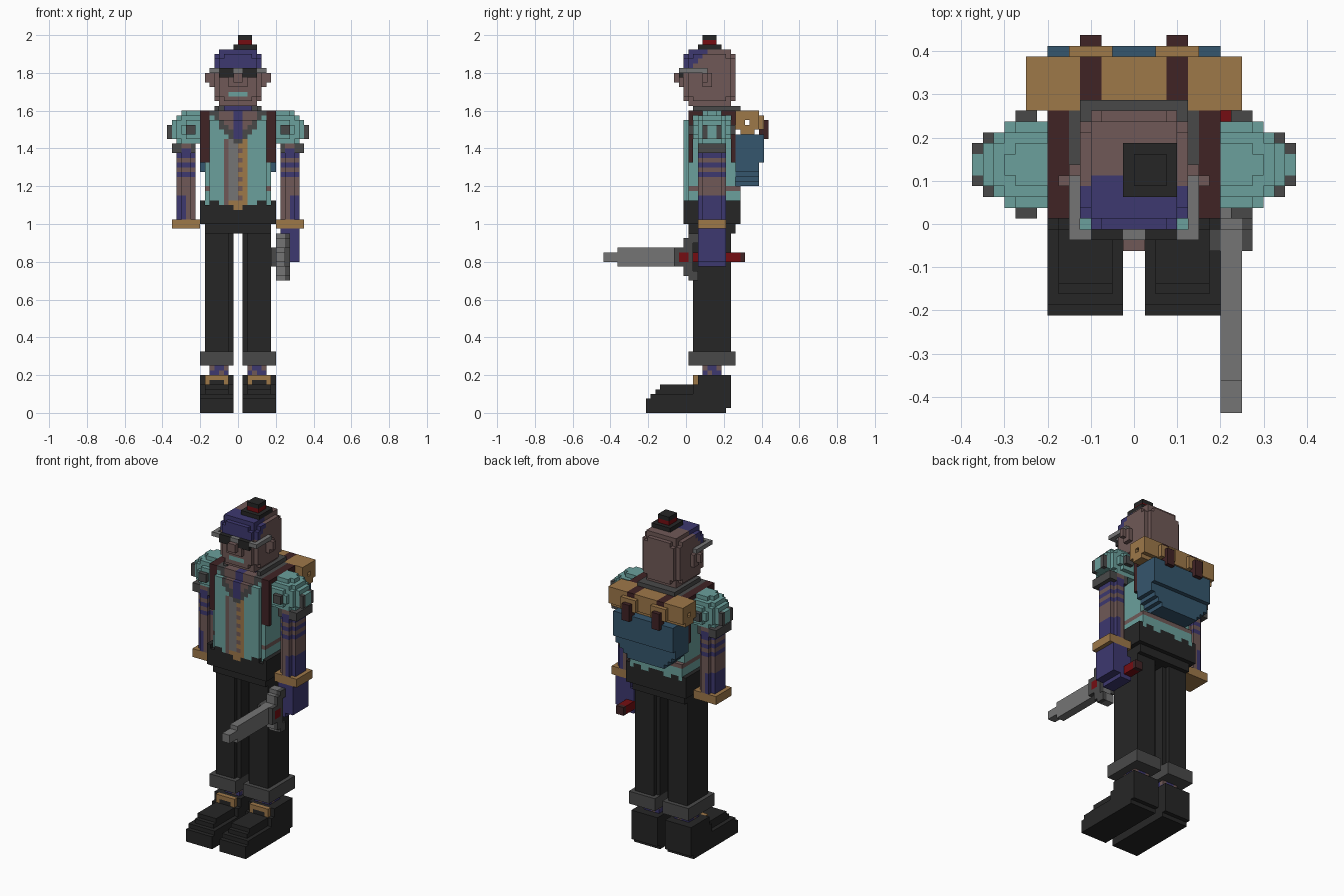
import bpy, bmesh

cube = bpy.data.objects.get("Cube")
if cube:
    bpy.data.objects.remove(cube, do_unlink=True)

CELL = 0.025  # edge of one block


def linear(c):
    return c / 12.92 if c <= 0.04045 else ((c + 0.055) / 1.055) ** 2.4


def make_material(name, hex_code):
    rgb = [linear(b / 255) for b in bytes.fromhex(hex_code)]
    mat = bpy.data.materials.new(name)
    mat.use_nodes = True
    mat.diffuse_color = (*rgb, 1)
    shader = next(n for n in mat.node_tree.nodes if n.type == 'BSDF_PRINCIPLED')
    shader.inputs["Base Color"].default_value = (*rgb, 1)
    return mat


MATS = {n: make_material(n, h) for n, h in {
    "teal": "6ba09c", "skin": "705957", "purple": "3d3870", "black": "262626",
    "gold": "9e7849", "dark_gray": "494949", "gray": "757575",
    "blue": "35566d", "maroon": "402325", "red": "750d12"}.items()}
taken = set()  # blocks already used by earlier parts


def build(name, cells):
    """Turn a dict of block -> colour into a mesh of its outer faces."""
    mesh = bpy.data.meshes.new(name)
    names = sorted(set(cells.values()))
    for n in names:
        mesh.materials.append(MATS[n])
    bm = bmesh.new()
    verts = {}

    def vert(p):
        if p not in verts:
            x, y, z = p
            verts[p] = bm.verts.new((x * CELL, (y - 0.5) * CELL, z * CELL))
        return verts[p]

    for cell, colour in cells.items():
        for axis in range(3):
            for side in (0, 1):
                near = list(cell)
                near[axis] += 2 * side - 1
                if tuple(near) in cells:
                    continue
                ring = []
                for u, v in ((0, 0), (1, 0), (1, 1), (0, 1)):
                    p = list(cell)
                    p[axis] += side
                    p[(axis + 1) % 3] += u
                    p[(axis + 2) % 3] += v
                    ring.append(vert(tuple(p)))
                face = bm.faces.new(ring if side else ring[::-1])
                face.material_index = names.index(colour)
    bm.to_mesh(mesh)
    bm.free()
    bpy.context.collection.objects.link(bpy.data.objects.new(name, mesh))


def part(name, xs, ys, zs, rule):
    """Fill a block range; rule is a colour or gives one (or None) per block."""
    cells = {}
    for x in range(*xs):
        for y in range(*ys):
            for z in range(*zs):
                colour = rule if isinstance(rule, str) else rule(x, y, z)
                if colour and (x, y, z) not in taken:
                    cells[x, y, z] = colour
    taken.update(cells)
    build(name, cells)


def pair(name, xs, ys, zs, rule):
    """The same part on both sides of the body."""
    part("left_" + name, xs, ys, zs, rule)
    flip = rule if isinstance(rule, str) else lambda x, y, z: rule(-1 - x, y, z)
    part("right_" + name, (-xs[1], -xs[0]), ys, zs, flip)


def out(x):
    return x if x >= 0 else -1 - x  # block count away from the middle


# Shoes, socks, trouser cuffs and legs
pair("shoe_buckle", (2, 7), (2, 3), (6, 8),
     lambda x, y, z: "black" if z == 6 and 3 <= x < 6 else "gold")


def shoe(x, y, z):
    top = min(6, y + 11) if y < 3 else 8
    if z >= top or (z == 0 and y == 9):
        return None
    if y < 2 and z >= 4 and not 2 <= x < 7:
        return None
    return "black"


pair("shoe", (1, 8), (-8, 10), (0, 8), shoe)
pair("sock", (2, 6), (4, 8), (8, 10),
     lambda x, y, z: "skin" if (x + y + z) % 3 == 0 else "purple")
pair("trouser_cuff", (1, 8), (1, 11), (10, 13), "dark_gray")
pair("leg", (1, 7), (2, 10), (13, 38),
     lambda x, y, z: "black" if x > 1 or 2 < y < 9 else None)


def ragged(x):
    return (out(x) // 2) % 2 == 1


# Belt buckle and hips
part("belt_buckle", (-2, 2), (0, 1), (43, 45),
     lambda x, y, z: "gold" if z == 44 or out(x) < 1 else None)


def hips(x, y, z):
    if z < 40 and (out(x) > 6 or not 0 < y < 11):
        return None
    if z == 44 and ragged(x) and out(x) < 7:
        return None
    return "black"


part("hips", (-8, 8), (0, 12), (38, 45), hips)

# Pack straps round the shoulders
pair("shoulder_strap", (6, 8), (1, 11), (53, 64),
     lambda x, y, z: "maroon" if y in (1, 10) or z == 63 else None)


# Open waistcoat over a bare chest
def shirt(x, y, z):
    a = out(x)
    if y == 0 and (a > 5 or z > 61) or y == 11 and z > 47:
        return None
    neckline = (z - 57) * 0.75
    if y <= 1 or z == 63:
        if a + 0.5 < neckline:
            return "purple" if a < 1 else "skin"
        if z > 56 and a + 0.5 < neckline + 1.5:
            return "dark_gray"
    if y == 0 and z < 58:
        if x == 1 or (x == 0 and z % 2 == 0):
            return "gold"
        if x in (-2, -1):
            return "gray"
        if x in (-3, 0):
            return "skin"
    if z == 47 and (a == 6 or y > 9):
        return "skin"
    return "teal"


part("waistcoat", (-7, 7), (0, 12), (44, 64), shirt)
part("neck", (-3, 3), (3, 8), (64, 67), "purple")
part("collar", (-6, 6), (1, 12), (63, 65),
     lambda x, y, z: "dark_gray" if (y == 11 and out(x) < 4) or
     (z == 64 and (out(x) == 4 and y > 1 or y == 10 and out(x) < 5)) else None)


# Arms, with painted bands, and puffed sleeves with studs
def arm(x, y, z):
    if x in (9, 12) and y in (3, 8):
        return None
    return "purple" if z in (50, 52, 54, 55) or (z < 46 and x > 10) else "skin"


def sleeve(x, y, z):
    if z < 57:
        return "dark_gray" if 8 < x < 14 and 2 < y < 9 else None
    r = ((x - 8.5) / 5.2) ** 2 + ((y - 5.5) / 4.3) ** 2 + ((z - 59.5) / 4.3) ** 2
    return "teal" if r < 1 else None


def stud(x, y, z):
    if x == 14 and 4 <= y < 8 and 58 <= z < 61:
        return "teal" if y in (5, 6) else "dark_gray"
    return "dark_gray" if y in (1, 10) and 9 <= x < 11 and 58 < z < 61 else None


pair("arm", (9, 13), (3, 9), (41, 57), arm)
pair("sleeve", (7, 14), (2, 10), (55, 64), sleeve)
pair("sleeve_studs", (9, 15), (1, 11), (58, 61), stud)
pair("wristband", (8, 14), (3, 9), (39, 41), "gold")


# Sword held in the left hand
def guard(x, y, z):
    d = abs(z - 32.5)
    if d < 2 and -2 <= y < 2:
        if d < 1 and -1 <= y < 1:
            return "red"
        return "gray" if x in (8, 9) else "dark_gray"
    if 7 < x < 11 and (2 < d < 4 and 0 <= y < 2 or 3 < d < 5 and 1 <= y < 3):
        return "gray" if x < 10 else "dark_gray"
    return None


part("sword_guard", (7, 11), (-2, 3), (28, 38), guard)
part("sword_blade", (8, 10), (-17, -2), (31, 35),
     lambda x, y, z: "gray" if y >= -14 or 32 <= z < 34 else None)
part("sword_handle", (8, 10), (2, 13), (32, 34),
     lambda x, y, z: "maroon" if y == 12 else "red")
part("left_hand", (8, 13), (3, 9), (31, 39),
     lambda x, y, z: "purple" if (x > 8 or z < 37) and (z > 31 or x < 11) else None)

# Sunglasses, nose and ears
part("nose", (-2, 2), (-2, 0), (69, 72),
     lambda x, y, z: "skin" if (out(x) < 1 and z > 69) or (y == -1 and z < 71) else None)
part("sunglasses", (-5, 5), (-1, 0), (71, 73),
     lambda x, y, z: "black" if 1 <= out(x) < 4 else "gray" if z == 72 else None)
pair("glasses_arm", (5, 6), (-1, 5), (72, 73), "gray")
pair("ear", (5, 7), (4, 6), (69, 72),
     lambda x, y, z: "skin" if x == 5 or (y == 4 and z > 69) else None)


# Head with a headscarf and a topknot
def head(x, y, z):
    r = ((x + 0.5) / 5.3) ** 4 + ((y - 5) / 5.8) ** 4 + ((z - 70.5) / 6.3) ** 4
    if r > 1:
        return None
    if z >= 73 and y < min(5, z - 71):
        return "purple"
    if z == 67 and y == 0 and out(x) < 2:
        return "teal"
    return "skin"


part("head", (-5, 5), (0, 11), (65, 77), head)
part("topknot_base", (-1, 4), (3, 8), (77, 78), "black")
part("topknot", (0, 3), (4, 7), (78, 80),
     lambda x, y, z: "red" if z == 78 else "black")

# Bedroll with a hollow core, its buckled straps and the backpack
pair("bedroll_strap", (3, 5), (16, 18), (58, 62), "maroon")
pair("bedroll_tab", (2, 6), (16, 17), (60, 63), "gold")


def bedroll(x, y, z):
    if (y in (11, 15) and z == 59) or (y == 13 and z == 61):
        return None
    return "maroon" if out(x) in (3, 4) and (z == 63 or y == 15) else "gold"


def pack(x, y, z):
    width = min(8, z - 43)
    depth = 17 if z >= 53 else 16
    return "blue" if out(x) < width and y < depth else None


part("bedroll", (-10, 10), (11, 16), (59, 64), bedroll)
part("backpack", (-8, 8), (11, 17), (48, 59), pack)
